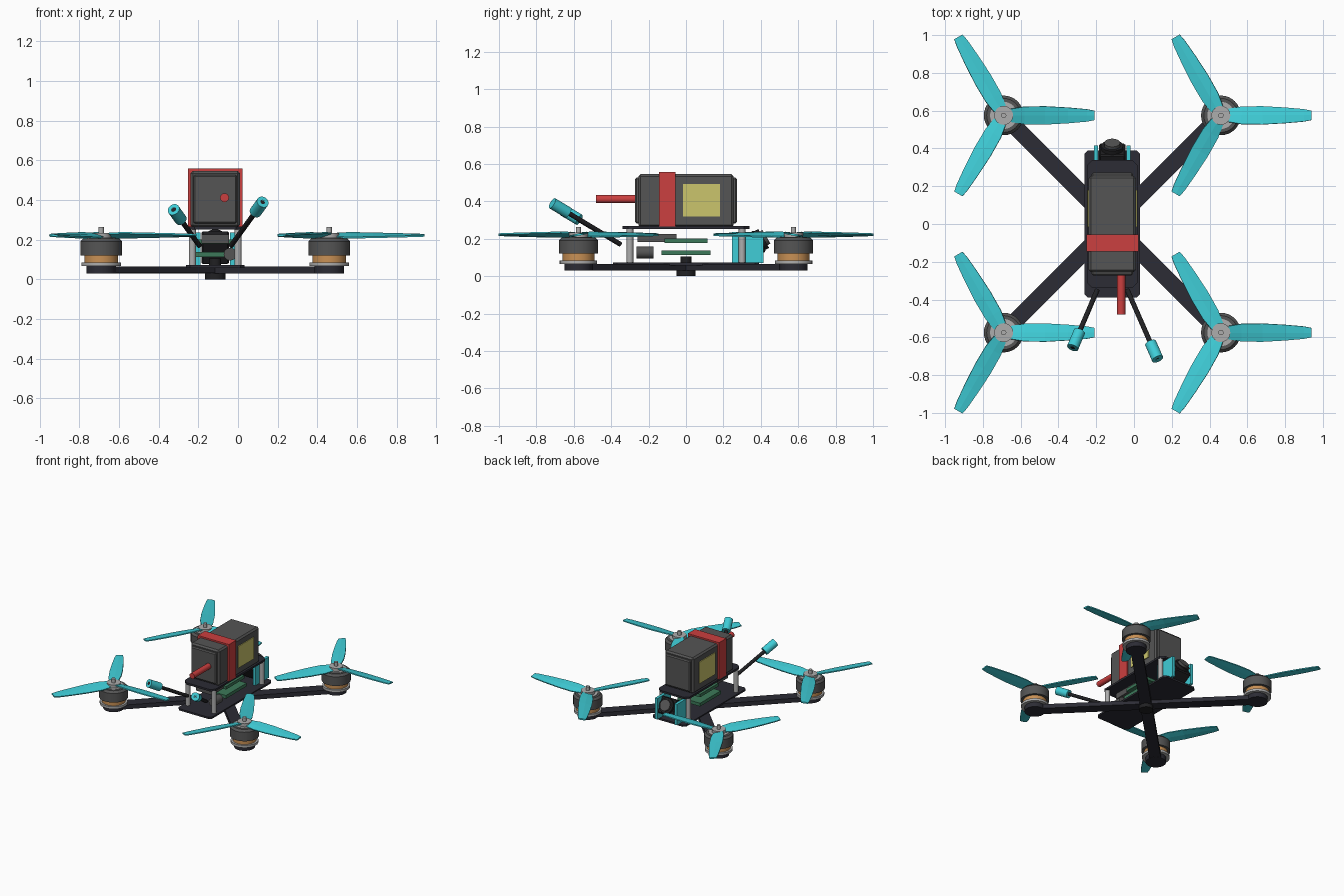
import bpy, bmesh, math
from mathutils import Vector, Matrix

if "Cube" in bpy.data.objects:
    bpy.data.objects.remove(bpy.data.objects["Cube"])

CX = -0.115       # body centre line
ARM = 0.575       # motor offset along x and y


def material(name, r, g, b):
    m = bpy.data.materials.new(name)
    m.use_nodes = True
    m.diffuse_color = (r, g, b, 1)
    m.node_tree.nodes["Principled BSDF"].inputs["Base Color"].default_value = (r, g, b, 1)
    return m


CYAN = material("cyan plastic", 0.05, 0.61, 0.68)
GRAY = material("dark gray", 0.09, 0.09, 0.09)
CARBON = material("carbon", 0.025, 0.025, 0.035)
BLACK = material("black", 0.015, 0.015, 0.017)
RED = material("red", 0.6, 0.05, 0.05)
YELLOW = material("pale yellow", 0.6, 0.56, 0.15)
GREEN = material("circuit green", 0.045, 0.19, 0.1)
COPPER = material("copper", 0.58, 0.28, 0.09)
SILVER = material("silver", 0.42, 0.42, 0.42)


def finish(name, mat, bevel=0):
    ob = bpy.context.object
    ob.name = name
    ob.data.materials.append(mat)
    if bevel:
        mod = ob.modifiers.new("bevel", "BEVEL")
        mod.width, mod.segments = bevel, 1
    return ob


def box(name, mat, center, size, rot=(0, 0, 0), bevel=0):
    bpy.ops.mesh.primitive_cube_add(size=1, location=center, rotation=rot)
    ob = bpy.context.object
    ob.data.transform(Matrix.Diagonal((*size, 1)))
    return finish(name, mat, bevel)


def rod(name, mat, start, end, radius, radius_end=None, sides=32):
    a, b = Vector(start), Vector(end)
    bpy.ops.mesh.primitive_cone_add(
        vertices=sides, radius1=radius, depth=(b - a).length, location=(a + b) / 2,
        radius2=radius if radius_end is None else radius_end,
        rotation=(b - a).to_track_quat("Z", "Y").to_euler())
    bpy.ops.object.shade_smooth_by_angle()
    return finish(name, mat)


def upright(name, mat, x, y, z0, z1, radius, radius_end=None):
    return rod(name, mat, (x, y, z0), (x, y, z1), radius, radius_end)


def plate(name, half_x, half_y, cut, z0, z1):
    """Flat plate with chamfered corners."""
    bm = bmesh.new()
    pts = []
    for sx, sy in ((1, 1), (-1, 1), (-1, -1), (1, -1)):
        pair = [(sx * half_x, sy * (half_y - cut)), (sx * (half_x - cut), sy * half_y)]
        pts += pair if sx * sy > 0 else pair[::-1]
    face = bm.faces.new([bm.verts.new((CX + x, y, z0)) for x, y in pts])
    top = bmesh.ops.extrude_face_region(bm, geom=[face])["geom"]
    bmesh.ops.translate(bm, vec=(0, 0, z1 - z0),
                        verts=[v for v in top if isinstance(v, bmesh.types.BMVert)])
    bmesh.ops.recalc_face_normals(bm, faces=bm.faces)
    add_mesh(name, bm, CARBON)


def add_mesh(name, bm, mat):
    me = bpy.data.meshes.new(name)
    bm.to_mesh(me)
    bm.free()
    me.materials.append(mat)
    ob = bpy.data.objects.new(name, me)
    bpy.context.collection.objects.link(ob)
    return ob


def propeller(name, x, y, spin):
    """Three pitched blades; spin sets the pitch direction."""
    stations = [(0.04, 0.036, 16), (0.11, 0.048, 15), (0.22, 0.049, 12),
                (0.34, 0.042, 10), (0.44, 0.033, 8), (0.48, 0.025, 7)]
    bm = bmesh.new()
    for k in range(3):
        turn = Matrix.Rotation(k * math.tau / 3, 4, "Z")
        rings = []
        for r, w, pitch in stations:
            tilt = Matrix.Rotation(math.radians(pitch) * spin, 4, "X")
            ring = [(-w, -0.004), (0, -0.006), (w, -0.004), (w, 0.004), (0, 0.006), (-w, 0.004)]
            rings.append([bm.verts.new(turn @ (Vector((r, 0, 0)) + tilt @ Vector((0, u, v))))
                          for u, v in ring])
        for a, b in zip(rings, rings[1:]):
            for i in range(6):
                j = (i + 1) % 6
                bm.faces.new((a[i], a[j], b[j], b[i]))
        bm.faces.new(rings[0])
        bm.faces.new(rings[-1])
    bmesh.ops.recalc_face_normals(bm, faces=bm.faces)
    add_mesh(name, bm, CYAN).location = (x, y, 0.222)


# Arms, motors and propellers
for sx, side in ((1, "left"), (-1, "right")):
    box(f"cross_arm_{side}", CARBON, (CX, 0, 0.0475 + sx * 0.0005),
        (2 * ARM * math.sqrt(2), 0.085, 0.034), (0, 0, sx * math.pi / 4))
    for sy, end in ((-1, "front"), (1, "back")):
        x, y, tag = CX + sx * ARM, sy * ARM, f"{end}_{side}"
        upright(f"motor_pad_{tag}", CARBON, x, y, 0.03, 0.066, 0.075)
        upright(f"motor_base_{tag}", SILVER, x, y, 0.066, 0.085, 0.1)
        upright(f"motor_winding_{tag}", COPPER, x, y, 0.085, 0.125, 0.085)
        upright(f"motor_bell_{tag}", GRAY, x, y, 0.12, 0.192, 0.105)
        upright(f"bell_shoulder_{tag}", GRAY, x, y, 0.192, 0.207, 0.105, 0.09)
        upright(f"bell_cap_{tag}", SILVER, x, y, 0.205, 0.21, 0.072)
        upright(f"propeller_hub_{tag}", SILVER, x, y, 0.21, 0.234, 0.05)
        upright(f"motor_shaft_{tag}", SILVER, x, y, 0.23, 0.264, 0.014)
        propeller(f"propeller_{tag}", x, y, -sx * sy)

# Frame plates, centre bolt and standoffs
plate("bottom_plate", 0.148, 0.39, 0.02, 0.058, 0.072)
plate("top_plate", 0.135, 0.34, 0.03, 0.252, 0.267)
upright("center_bolt_head", BLACK, CX, 0, 0, 0.03, 0.052)
upright("center_bolt_nut", BLACK, CX, 0, 0.06, 0.105, 0.03)
for sx in (-1, 1):
    for sy in (-1, 1):
        upright("standoff", SILVER, CX + sx * 0.115, sy * 0.3, 0.07, 0.253, 0.018)

# Electronics between the plates
box("lower_circuit_board", GREEN, (CX, 0, 0.125), (0.2, 0.26, 0.026))
box("upper_circuit_board", GREEN, (CX, 0, 0.189), (0.18, 0.23, 0.024))
box("transmitter", GRAY, (CX, -0.155, 0.204), (0.14, 0.21, 0.045))
rod("capacitor", GRAY, (-0.04, -0.265, 0.127), (-0.04, -0.175, 0.127), 0.032)

# Tilted camera with its two side plates
for sx in (-1, 1):
    box("camera_side_plate", CYAN, (CX + sx * 0.086, 0.331, 0.154), (0.022, 0.168, 0.166))
box("camera_body", BLACK, (CX, 0.345, 0.16), (0.14, 0.12, 0.13), (math.radians(30), 0, 0), 0.008)
rod("camera_barrel", BLACK, (CX, 0.36, 0.17), (CX, 0.415, 0.202), 0.058)
rod("camera_lens", GRAY, (CX, 0.41, 0.199), (CX, 0.43, 0.211), 0.042)

# Battery, strap, labels and power lead
box("battery", GRAY, (CX, 0, 0.404), (0.25, 0.51, 0.284), bevel=0.012)
box("battery_end_caps", GRAY, (CX, 0, 0.404), (0.22, 0.544, 0.245), bevel=0.008)
box("battery_strap", RED, (CX, -0.1, 0.412), (0.275, 0.09, 0.292))
for sx in (-1, 1):
    box("battery_label", YELLOW, (CX + sx * 0.127, 0.082, 0.406), (0.008, 0.197, 0.172))
rod("power_lead", RED, (-0.068, -0.48, 0.412), (-0.068, -0.26, 0.412), 0.022)

# Antennas with capped tips
for side, root, tip in (("left", (-0.035, -0.35, 0.17), (0.125, -0.715, 0.39)),
                        ("right", (-0.195, -0.35, 0.17), (-0.325, -0.655, 0.352))):
    a, b = Vector(root), Vector(tip)
    rod(f"antenna_{side}", BLACK, a, b, 0.013)
    rod(f"antenna_cap_{side}", CYAN, b - (b - a).normalized() * 0.105, b, 0.031)
